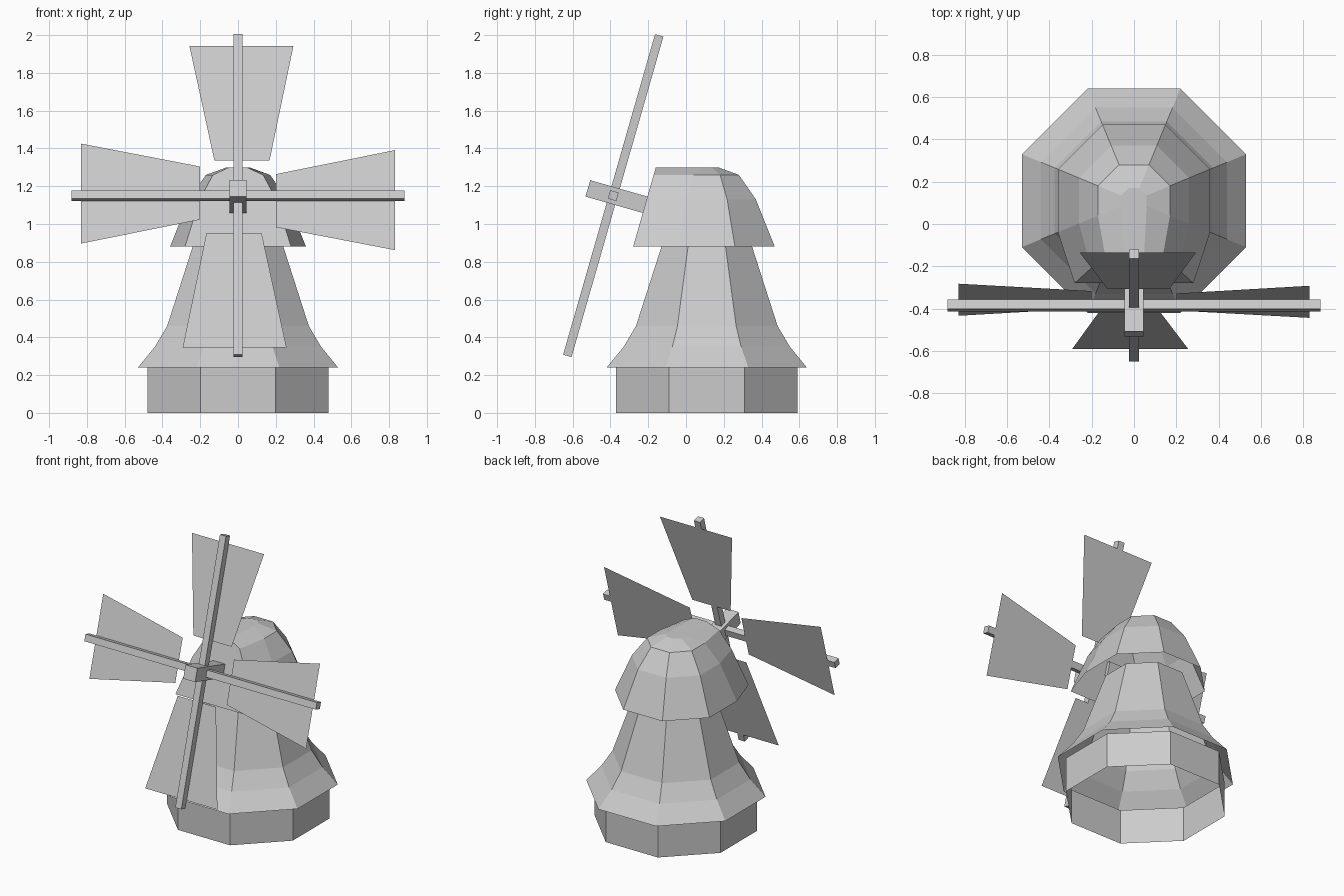
import bpy, bmesh
from math import radians, tan, pi
from mathutils import Matrix

if "Cube" in bpy.data.objects:
    bpy.data.objects.remove(bpy.data.objects["Cube"])

CY = 0.11                      # tower axis in y
TILT = radians(-16)            # backward lean of the rotor
T = tan(pi / 8)
ROTOR = Matrix.Translation((0, -0.385, 1.15)) @ Matrix.Rotation(TILT, 4, 'X')


def finish(name, bm):
    bmesh.ops.recalc_face_normals(bm, faces=bm.faces)
    me = bpy.data.meshes.new(name)
    bm.to_mesh(me)
    bm.free()
    ob = bpy.data.objects.new(name, me)
    bpy.context.collection.objects.link(ob)
    return ob


def octagon(a, z):
    half = [(a * T, a), (a, a * T), (a, -a * T), (a * T, -a)]
    pts = half + [(-x, y) for x, y in reversed(half)]
    return [(x, y + CY, z) for x, y in pts]


def cap_ring(a, z):
    # octagon whose front side is pulled out to the leaning front plane
    pts = octagon(a, z)
    y = -0.28 + 0.286 * (z - 0.88)
    pts[3], pts[4] = (0.78 * a, y, z), (-0.78 * a, y, z)
    return pts


def loft(name, profile, ring, close_top=False):
    bm = bmesh.new()
    rings = [[bm.verts.new(p) for p in ring(a, z)] for a, z in profile]
    for lo, hi in zip(rings, rings[1:]):
        for i in range(8):
            j = (i + 1) % 8
            bm.faces.new((lo[i], lo[j], hi[j], hi[i]))
    if close_top:
        bm.faces.new(rings[-1])
    return finish(name, bm)


def box(name, size, centre=(0, 0, 0)):
    bm = bmesh.new()
    bmesh.ops.create_cube(bm, size=1, matrix=ROTOR @ Matrix.Translation(centre)
                          @ Matrix.Diagonal((*size, 1)))
    return finish(name, bm)


# Tower: open base wall, flared body, domed cap
loft("base_wall", [(0.48, 0), (0.48, 0.24)], octagon)
loft("tower_body", [(0.53, 0.24), (0.44, 0.35), (0.375, 0.46), (0.24, 0.88)], octagon)
loft("cap", [(0.36, 0.88), (0.26, 1.13), (0.17, 1.26), (0.06, 1.30)], cap_ring, True)

# Rotor: axle and two crossing arms
box("axle", (0.09, 0.34, 0.09), (0, 0.03, 0))
box("vertical_arm", (0.046, 0.046, 1.765))
box("horizontal_arm", (1.765, 0.046, 0.046))

# Four sails on the back of the arms
for k in range(4):
    bm = bmesh.new()
    m = ROTOR @ Matrix.Rotation(k * pi / 2, 4, 'Y')
    bm.faces.new([bm.verts.new(p) for p in (
        (-0.125, 0.023, 0.2), (0.167, 0.023, 0.2),
        (0.293, 0.023, 0.83), (-0.257, 0.023, 0.83))])
    bm.transform(m)
    finish(f"sail_{k + 1}", bm)
